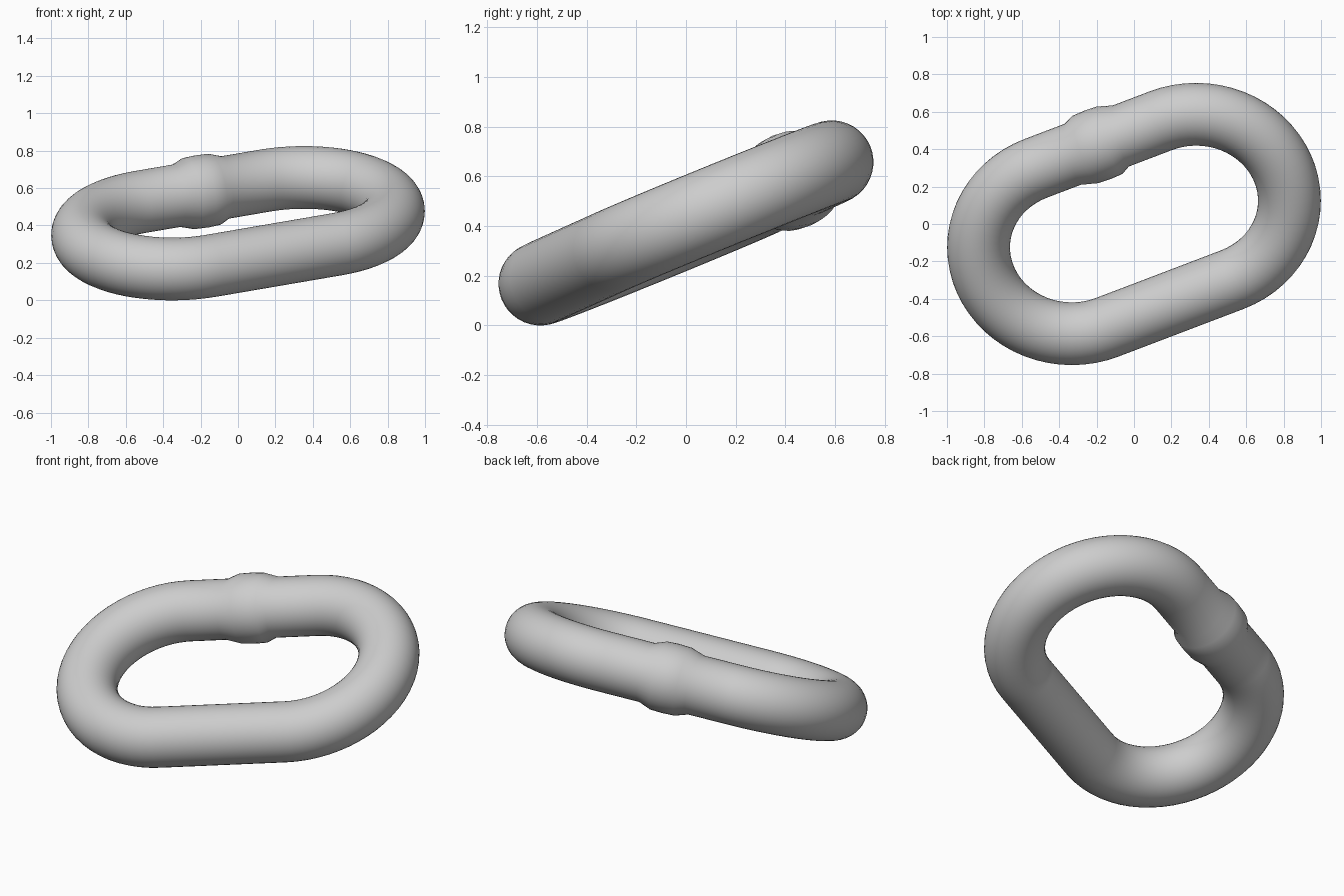
import bpy
import bmesh
from math import radians, pi, cos, sin
from mathutils import Matrix, Vector

cube = bpy.data.objects.get("Cube")
if cube:
    bpy.data.objects.remove(cube, do_unlink=True)

HALF = 0.363      # half the straight length
BEND = 0.496      # bend radius of the centre line
TUBE = 0.168      # bar radius
SIDES = 40
ARC = 32

steel = bpy.data.materials.new("steel_grey")
steel.use_nodes = True
grey = (0.61, 0.61, 0.61, 1)
steel.diffuse_color = grey
steel.node_tree.nodes["Principled BSDF"].inputs["Base Color"].default_value = grey

# Stations along the link: centre, outward direction, bar radius, skew
stations = []


def add_bend(side, start):
    for i in range(ARC + 1):
        a = start + pi * i / ARC
        out = Vector((cos(a), sin(a), 0))
        stations.append((Vector((side * HALF, 0, 0)) + out * BEND, out, TUBE, 0))


add_bend(1, -pi / 2)
# Raised weld collar in the middle of the back straight
for s, swell, skew in ((0.13, 0, 0.02), (0.065, 0.025, 0), (0, 0.028, 0),
                       (-0.075, 0.025, 0), (-0.148, 0, 0.02)):
    stations.append((Vector((s, BEND, 0)), Vector((0, 1, 0)), TUBE + swell, skew))
add_bend(-1, pi / 2)

# Sweep the round bar along the closed path
bm = bmesh.new()
rings = []
for centre, out, radius, skew in stations:
    ring = []
    for k in range(SIDES):
        a = 2 * pi * k / SIDES
        offset = out * cos(a) * radius + Vector((skew * cos(a), 0, sin(a) * radius))
        ring.append(bm.verts.new(centre + offset))
    rings.append(ring)
for i, ring in enumerate(rings):
    after = rings[(i + 1) % len(rings)]
    for k in range(SIDES):
        n = (k + 1) % SIDES
        bm.faces.new((ring[k], after[k], after[n], ring[n]))
bmesh.ops.recalc_face_normals(bm, faces=bm.faces)

# Turn the link in its plane, tilt it up at the back, rest it on the ground
tilt = (Matrix.Rotation(radians(-0.9), 4, "Y") @ Matrix.Rotation(radians(22.2), 4, "X")
        @ Matrix.Rotation(radians(22.3), 4, "Z"))
bm.transform(tilt)
bm.transform(Matrix.Translation((0, 0, -min(v.co.z for v in bm.verts))))

mesh = bpy.data.meshes.new("chain_link")
bm.to_mesh(mesh)
bm.free()
mesh.materials.append(steel)
link = bpy.data.objects.new("chain_link", mesh)
bpy.context.collection.objects.link(link)

bpy.ops.object.select_all(action="DESELECT")
link.select_set(True)
bpy.context.view_layer.objects.active = link
bpy.ops.object.shade_smooth_by_angle(angle=radians(40))
